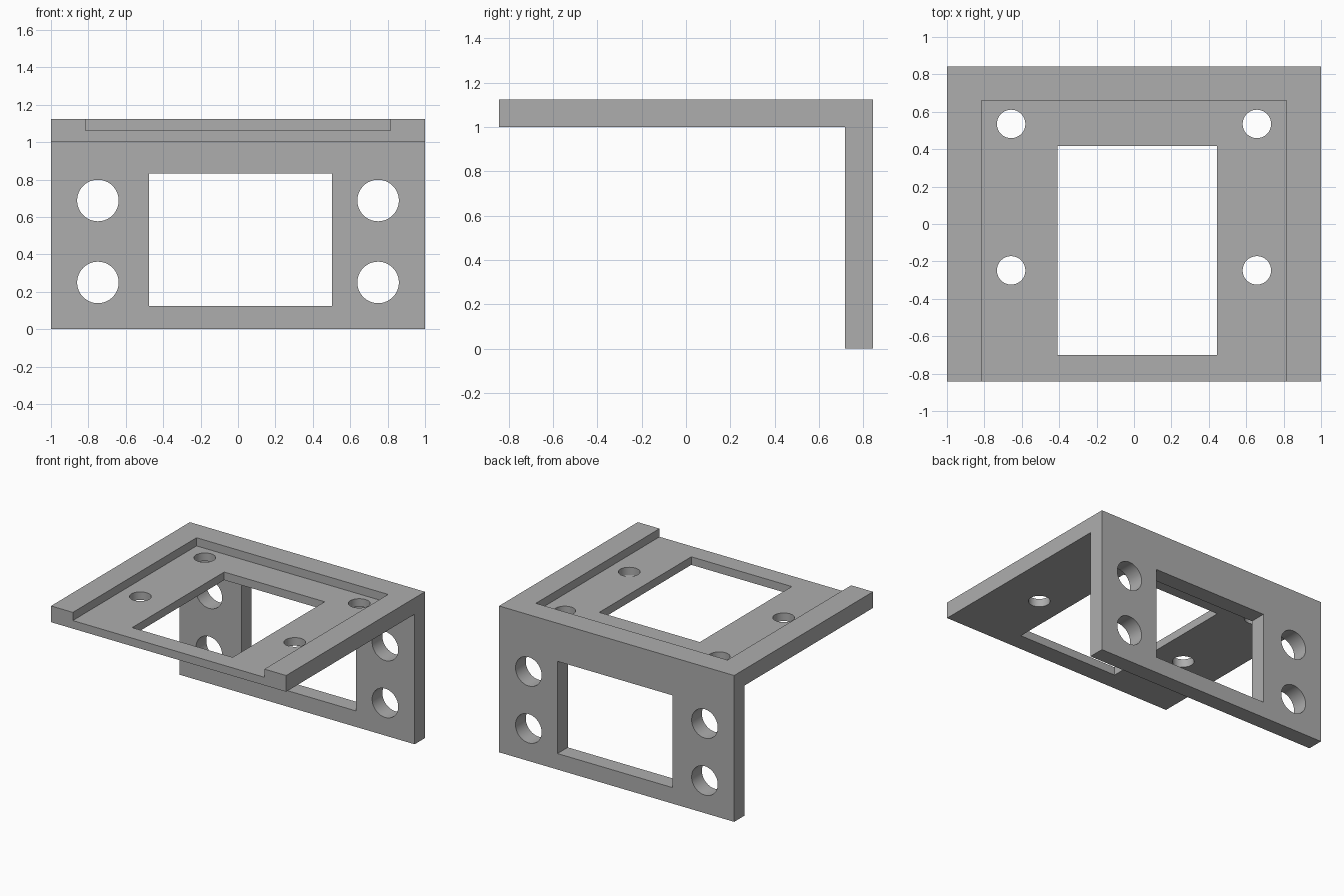
import bpy
import bmesh
from math import radians
from mathutils import Matrix, Vector

if "Cube" in bpy.data.objects:
    bpy.data.objects.remove(bpy.data.objects["Cube"], do_unlink=True)

DEPTH = 0.843      # half depth
TOP = 1.125        # overall height
WALL = 0.125       # sheet thickness

grey = bpy.data.materials.new("plain grey")
grey.use_nodes = True
colour = (0.42, 0.42, 0.42, 1)
grey.diffuse_color = colour
grey.node_tree.nodes["Principled BSDF"].inputs["Base Color"].default_value = colour


def add_object(name, bm):
    bmesh.ops.recalc_face_normals(bm, faces=bm.faces)
    mesh = bpy.data.meshes.new(name)
    bm.to_mesh(mesh)
    bm.free()
    mesh.materials.append(grey)
    obj = bpy.data.objects.new(name, mesh)
    bpy.context.collection.objects.link(obj)
    return obj


def box(name, low, high):
    low, high = Vector(low), Vector(high)
    bm = bmesh.new()
    bmesh.ops.create_cube(bm, size=1, matrix=Matrix.Translation((low + high) / 2)
                          @ Matrix.Diagonal((*(high - low), 1)))
    return add_object(name, bm)


def rod(name, centre, radius, tilt=0):
    bm = bmesh.new()
    bmesh.ops.create_cone(bm, cap_ends=True, segments=64, radius1=radius, radius2=radius,
                          depth=0.4, matrix=Matrix.Translation(centre)
                          @ Matrix.Rotation(tilt, 4, "X"))
    return add_object(name, bm)


# L-shaped bracket body, extruded across x
inner_y, inner_z = DEPTH - WALL, TOP - WALL
profile = [(-DEPTH, inner_z), (inner_y, inner_z), (inner_y, 0),
           (DEPTH, 0), (DEPTH, TOP), (-DEPTH, TOP)]
bm = bmesh.new()
side = bm.faces.new([bm.verts.new((-1, y, z)) for y, z in profile])
extruded = bmesh.ops.extrude_face_region(bm, geom=[side])["geom"]
bmesh.ops.translate(bm, vec=(2, 0, 0),
                    verts=[v for v in extruded if isinstance(v, bmesh.types.BMVert)])
bracket = add_object("mounting_bracket", bm)

# Recess open at the front, and the two rectangular windows
cutters = [
    box("recess_cutter", (-0.815, -1, 1.062), (0.815, 0.66, 1.3)),
    box("top_window_cutter", (-0.41, -0.70, 0.9), (0.445, 0.418, 1.3)),
    box("back_window_cutter", (-0.475, 0.6, 0.123), (0.503, 1, 0.832)),
]

# Screw holes in the top plate and the back plate
for x in (-1, 1):
    for y in (-0.248, 0.535):
        cutters.append(rod("top_hole_cutter", (0.657 * x, y, 1.06), 0.076))
    for z in (0.25, 0.688):
        cutters.append(rod("back_hole_cutter", (0.749 * x, 0.78, z), 0.111, radians(90)))

bpy.ops.object.select_all(action="DESELECT")
bpy.context.view_layer.objects.active = bracket
bracket.select_set(True)
for cutter in cutters:
    cutter.hide_render = True
    cut = bracket.modifiers.new(cutter.name, "BOOLEAN")
    cut.operation = "DIFFERENCE"
    cut.solver = "EXACT"
    cut.object = cutter
    bpy.ops.object.modifier_apply(modifier=cut.name)
    bpy.data.objects.remove(cutter, do_unlink=True)

bpy.ops.object.shade_smooth_by_angle(angle=radians(30))
